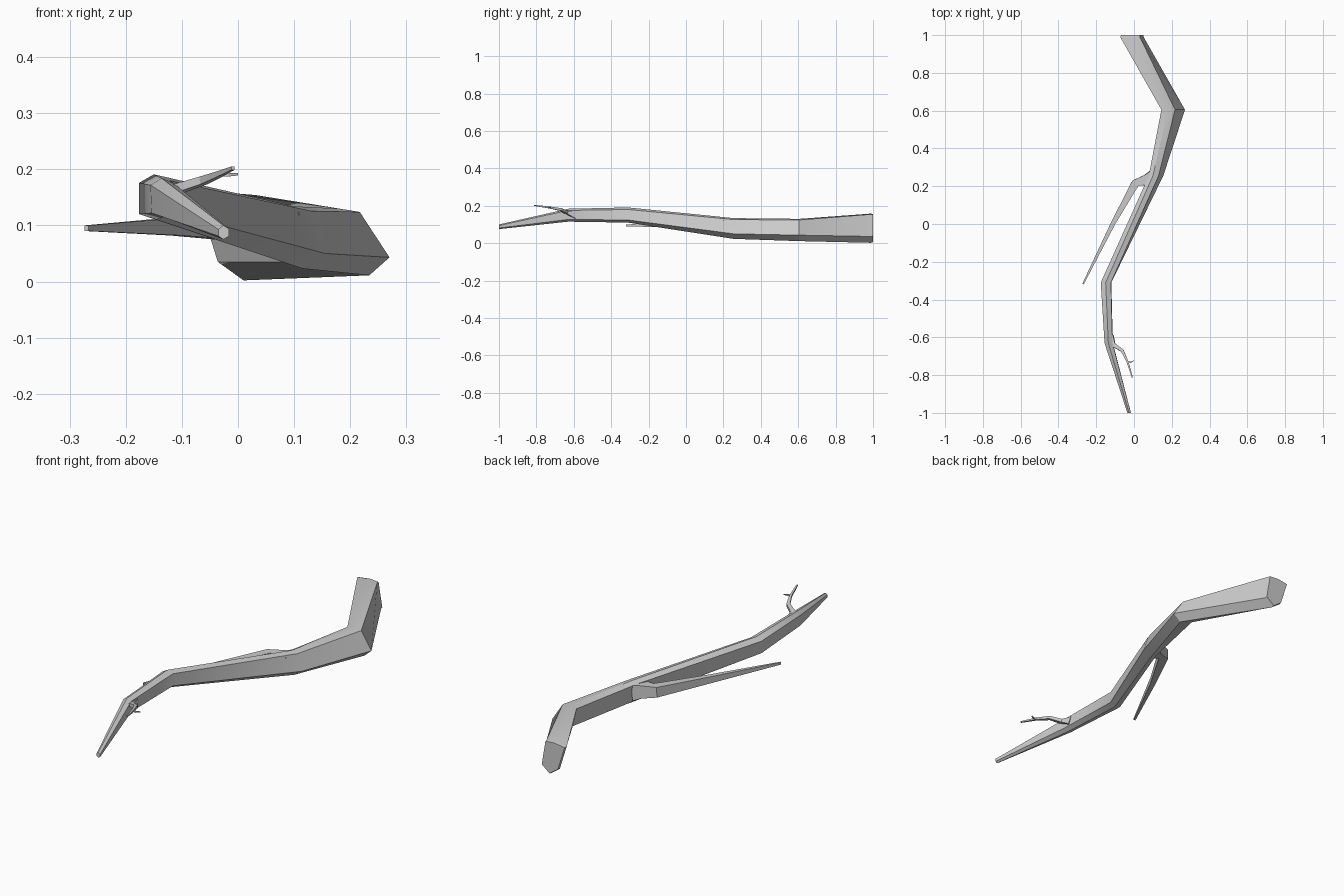
import bpy, bmesh, math
from mathutils import Vector

if "Cube" in bpy.data.objects:
    bpy.data.objects.remove(bpy.data.objects["Cube"])


def loft(name, rings):
    """Skin a list of closed rings, capping both ends."""
    bm = bmesh.new()
    loops = [[bm.verts.new(p) for p in ring] for ring in rings]
    n = len(loops[0])
    for a, b in zip(loops, loops[1:]):
        for i in range(n):
            j = (i + 1) % n
            bm.faces.new((a[i], a[j], b[j], b[i]))
    bm.faces.new(loops[0])
    bm.faces.new(loops[-1])
    bmesh.ops.recalc_face_normals(bm, faces=bm.faces)
    mesh = bpy.data.meshes.new(name)
    bm.to_mesh(mesh)
    bm.free()
    ob = bpy.data.objects.new(name, mesh)
    bpy.context.collection.objects.link(ob)
    bpy.context.view_layer.objects.active = ob
    ob.select_set(True)
    bpy.ops.object.shade_smooth_by_angle(angle=math.radians(28))
    ob.select_set(False)
    return ob


def limb(name, path, sides):
    """Tapered limb along (x, y, z, half width, half height) points."""
    pts = [Vector(p[:3]) for p in path]
    rings = []
    for i, p in enumerate(path):
        d = (pts[min(i + 1, len(pts) - 1)] - pts[max(i - 1, 0)]).normalized()
        side = d.cross(Vector((0, 0, 1))).normalized()
        up = side.cross(d)
        angles = [2 * math.pi * (k + 0.5) / sides for k in range(sides)]
        k = 1 / math.cos(math.pi / sides)
        rings.append([pts[i] + side * math.cos(a) * p[3] * k + up * math.sin(a) * p[4] * k
                      for a in angles])
    return loft(name, rings)


# main branch: hexagonal sections (x, z) at stations along y
sections = [
    (0.988, [(-.072, .150), (-.015, .158), (.032, .154), (.052, .036), (.010, .002), (-.036, .035)]),
    (0.605, [(.145, .122), (.18, .130), (.217, .124), (.270, .043), (.234, .011), (.165, .035)]),
    (0.255, [(.078, .122), (.100, .134), (.130, .126), (.155, .050), (.115, .023), (.082, .045)]),
    (-0.31, [(-.176, .176), (-.150, .191), (-.122, .180), (-.120, .124), (-.145, .110), (-.176, .120)]),
    (-0.63, [(-.156, .172), (-.136, .184), (-.114, .175), (-.112, .127), (-.132, .115), (-.154, .122)]),
    (-1.0, [(-.035, .093), (-.026, .100), (-.016, .094), (-.016, .081), (-.026, .075), (-.035, .081)]),
]
rings = [[(x, y, z) for x, z in pts] for y, pts in sections]
centre = sum((Vector(p) for p in rings[0]), Vector()) / 6
cap = [centre.lerp(Vector(p), 0.96) + Vector((0, 0.012, 0)) for p in rings[0]]
loft("main_branch", [cap] + rings)

# long side branch
limb("side_branch", [(.095, .240, .088, .042, .036), (.062, .232, .092, .028, .030),
                     (.008, .217, .096, .021, .024), (-.11, .005, .098, .012, .016),
                     (-.270, -.318, .095, .004, .005)], 4)

# small twig near the tip, with its offshoot
limb("small_twig", [(-.132, -.600, .150, .026, .018), (-.108, -.640, .165, .011, .008),
                    (-.062, -.670, .180, .008, .007), (-.034, -.730, .191, .005, .005),
                    (-.009, -.812, .202, .003, .003)], 4)
limb("twig_offshoot", [(-.036, -.728, .191, .005, .004), (-.018, -.732, .190, .003, .003),
                       (-.001, -.724, .191, .002, .002)], 4)
